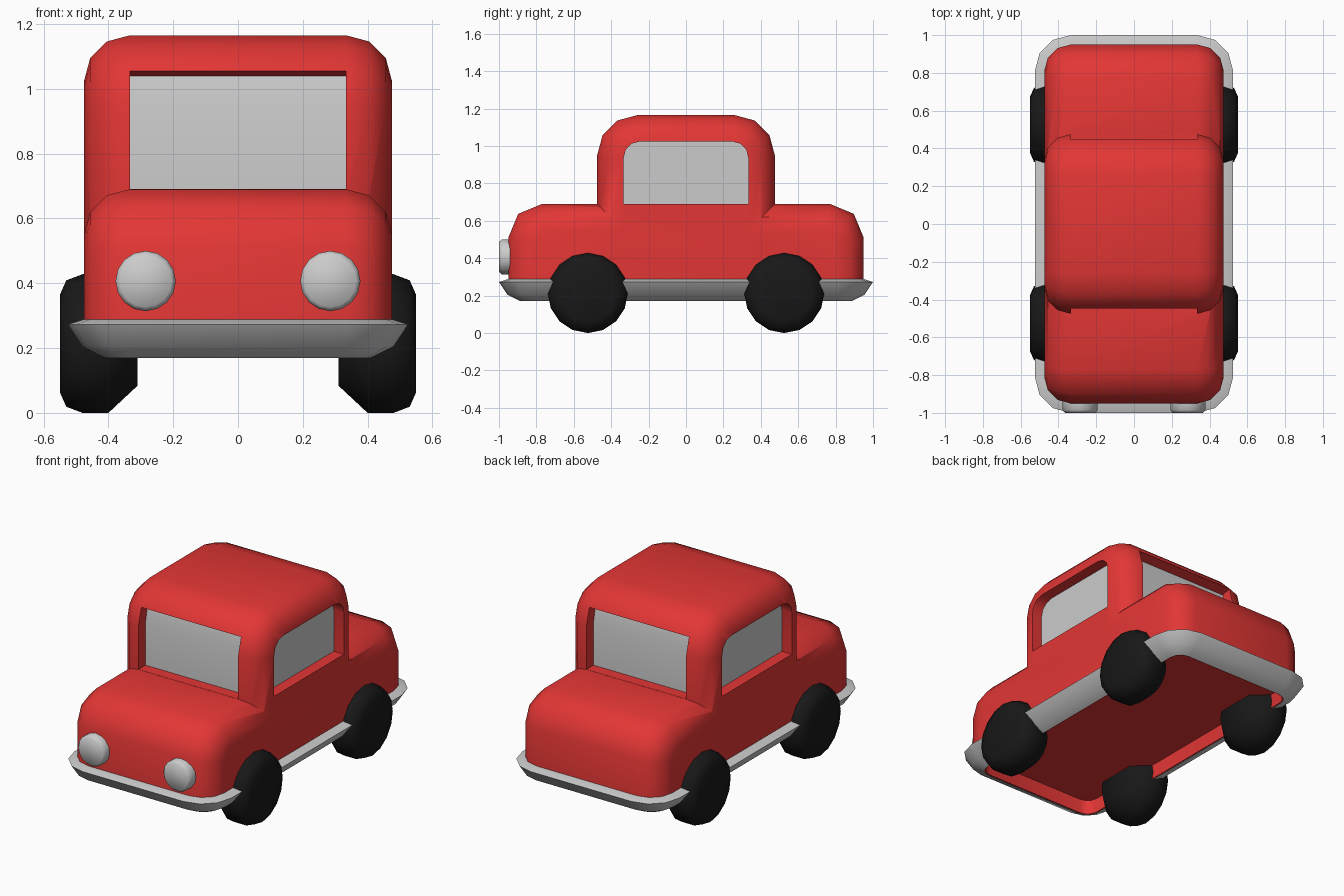
import bpy, bmesh, math
from mathutils import Matrix

if "Cube" in bpy.data.objects:
    bpy.data.objects.remove(bpy.data.objects["Cube"])


def material(name, rgb):
    m = bpy.data.materials.new(name)
    m.diffuse_color = (*rgb, 1)
    m.use_nodes = True
    m.node_tree.nodes["Principled BSDF"].inputs["Base Color"].default_value = m.diffuse_color
    return m


RED = material("red_paint", (0.76, 0.037, 0.035))
BLACK = material("black_rubber", (0.009, 0.009, 0.009))


def finish(name, bm, mat=None, recalc=True):
    if recalc:
        bmesh.ops.recalc_face_normals(bm, faces=bm.faces[:])
    me = bpy.data.meshes.new(name)
    bm.to_mesh(me)
    bm.free()
    ob = bpy.data.objects.new(name, me)
    bpy.context.collection.objects.link(ob)
    if mat:
        me.materials.append(mat)
    return ob


def smooth(ob):
    bpy.ops.object.select_all(action='DESELECT')
    ob.select_set(True)
    bpy.context.view_layer.objects.active = ob
    bpy.ops.object.shade_smooth_by_angle(angle=math.radians(50))


def boolean(target, operation, bm):
    """Join or cut a temporary solid into the target."""
    tool = finish("helper", bm, RED)
    tool.hide_render = True
    bpy.context.view_layer.objects.active = target
    mod = target.modifiers.new("shape", 'BOOLEAN')
    mod.operation, mod.solver, mod.object = operation, 'EXACT', tool
    bpy.ops.object.modifier_apply(modifier=mod.name)
    bpy.data.objects.remove(tool)


def arc(cx, cy, r, a0, segs):
    return [(cx + r * math.cos(a0 + math.pi / 2 * i / segs),
             cy + r * math.sin(a0 + math.pi / 2 * i / segs)) for i in range(segs + 1)]


def arch(hy, zb, zt, r, segs):
    """Side profile with a flat bottom and rounded top corners."""
    return ([(-hy, zb), (hy, zb)] + arc(hy - r, zt - r, r, 0, segs)
            + arc(r - hy, zt - r, r, math.pi / 2, segs))


def rounded_rect(d, z):
    """Plan outline, inset by d from the bumper's outer edge."""
    hx, hy, r, pts = 0.525 - d, 1 - d, 0.19 - d, []
    for k, (sx, sy) in enumerate([(1, 1), (-1, 1), (-1, -1), (1, -1)]):
        pts += arc(sx * (hx - r), sy * (hy - r), r, k * math.pi / 2, 3)
    return [(x, y, z) for x, y in pts]


def rings(loops, closed=False):
    """Bridge loops of points; cap the ends unless the section is closed."""
    bm = bmesh.new()
    vs = [[bm.verts.new(p) for p in loop] for loop in loops]
    n = len(vs[0])
    for k in range(len(vs) if closed else len(vs) - 1):
        a, b = vs[k], vs[(k + 1) % len(vs)]
        for i in range(n):
            j = (i + 1) % n
            bm.faces.new((a[i], a[j], b[j], b[i]))
    if not closed:
        bm.faces.new(vs[0])
        bm.faces.new(vs[-1])
    return bm


def prism(profile, x0, x1, bevel=0):
    """Extrude a side profile across the car, rounding its left and right ends."""
    bm = rings([[(x, y, z) for y, z in profile] for x in (x0, x1)])
    bmesh.ops.recalc_face_normals(bm, faces=bm.faces[:])
    if bevel:
        zb = min(z for _, z in profile)
        edges = [e for e in bm.edges
                 if abs(e.verts[0].co.x - e.verts[1].co.x) < 1e-5
                 and max(v.co.z for v in e.verts) > zb + 1e-5]
        bmesh.ops.bevel(bm, geom=edges, offset=bevel, segments=3, profile=0.5,
                        affect='EDGES', clamp_overlap=False)
    return bm


# Body: lower shell, cabin and underside skirt as one solid, floor recessed
body = finish("body", prism(arch(0.95, 0.23, 0.69, 0.18, 2), -0.475, 0.475, 0.14), RED)
boolean(body, 'UNION', prism(arch(0.475, 0.4, 1.165, 0.215, 3), -0.475, 0.475, 0.14))
boolean(body, 'UNION', rings([rounded_rect(d, z) for d, z in
                              [(0.09, 0.3), (0.09, 0.2), (0.115, 0.172)]]))
boolean(body, 'DIFFERENCE', rings([rounded_rect(0.122, z) for z in (0.1, 0.26)]))

# Window recesses with thin glass panes at the back of them
side_window = arch(0.333, 0.69, 1.024, 0.085, 3)
for side, s in (("right", 1), ("left", -1)):
    boolean(body, 'DIFFERENCE', prism(side_window, s * 0.405, s * 0.6))
    bm = bmesh.new()
    pts = side_window if s > 0 else side_window[::-1]
    bm.faces.new([bm.verts.new((s * 0.407, y, z)) for y, z in pts])
    finish(f"{side}_window", bm, recalc=False)
for end, s in (("front", -1), ("rear", 1)):
    boolean(body, 'DIFFERENCE', prism([(s * y, z) for y, z in [
        (0.6, 0.691), (0.405, 0.691), (0.405, 0.95), (0.386, 1.04), (0.446, 1.055), (0.6, 1.09)]],
        -0.333, 0.333))
    bm = bmesh.new()
    rows = [[bm.verts.new((-s * x, s * y, z)) for x in (-0.333, 0.333)]
            for y, z in [(0.407, 0.691), (0.407, 0.95), (0.388, 1.04)]]
    for a, b in zip(rows, rows[1:]):
        bm.faces.new((a[0], a[1], b[1], b[0]))
    smooth(finish(f"{end}_window", bm, recalc=False))
smooth(body)

# Bumper running all the way round
section = [(0, 0.273), (0.06, 0.292), (0.085, 0.29), (0.115, 0.2), (0.115, 0.17), (0.045, 0.205)]
smooth(finish("bumper", rings([rounded_rect(d, z) for d, z in section], closed=True)))


# Wheels and headlights: turned profiles of (distance along axis, radius)
def turned(name, profile, sides, matrix, mat=None):
    bm = rings([[(r * math.cos(2 * math.pi * i / sides), r * math.sin(2 * math.pi * i / sides), d)
                 for i in range(sides)] for d, r in profile])
    bm.transform(matrix)
    smooth(finish(name, bm, mat))


tyre = [(0.31, 0.13), (0.40, 0.214), (0.48, 0.214), (0.53, 0.195), (0.55, 0.15)]
lamp = [(0.94, 0.093), (0.985, 0.093), (1.0, 0.08)]
for side, s in (("right", 1), ("left", -1)):
    for end, y in (("front", -0.525), ("rear", 0.525)):
        turned(f"{end}_{side}_wheel", tyre, 16,
               Matrix.Translation((0, y, 0.214)) @ Matrix.Rotation(s * math.pi / 2, 4, 'Y'), BLACK)
    turned(f"{side}_headlight", lamp, 16,
           Matrix.Translation((s * 0.285, 0, 0.407)) @ Matrix.Rotation(math.pi / 2, 4, 'X'))
